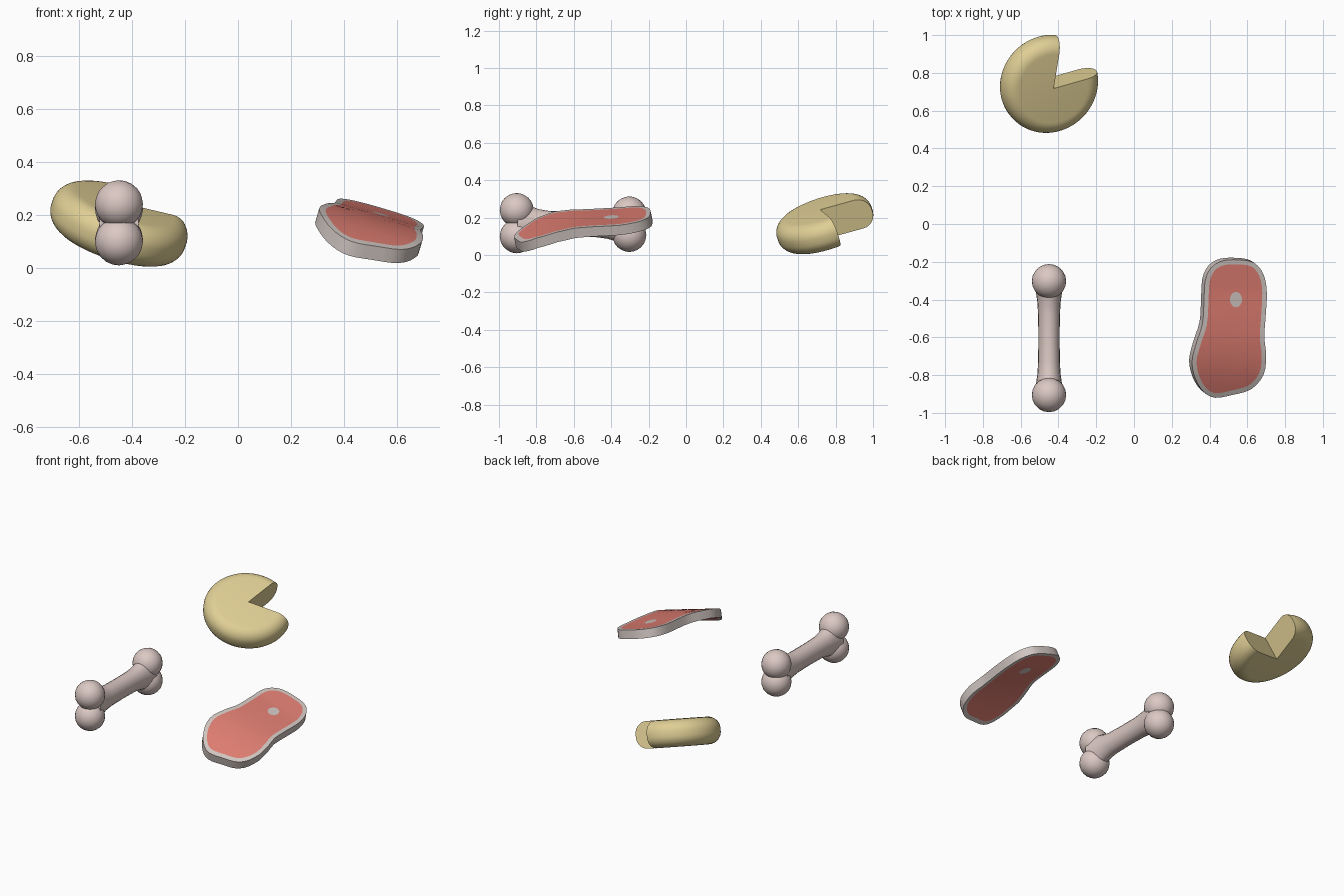
import bpy, bmesh, math
from mathutils import Vector, Matrix

if "Cube" in bpy.data.objects:
    bpy.data.objects.remove(bpy.data.objects["Cube"])


def material(name, rgb):
    m = bpy.data.materials.new(name)
    m.diffuse_color = (*rgb, 1)
    m.use_nodes = True
    m.node_tree.nodes["Principled BSDF"].inputs["Base Color"].default_value = m.diffuse_color
    return m


BONE = material("bone pink", (0.71, 0.58, 0.55))
FAT = material("pale fat", (0.63, 0.56, 0.53))
MEAT = material("red meat", (0.73, 0.205, 0.165))
CHEESE = material("yellow cheese", (0.74, 0.62, 0.30))


def finish(bm, name, mats, angle=40):
    bmesh.ops.recalc_face_normals(bm, faces=bm.faces)
    me = bpy.data.meshes.new(name)
    bm.to_mesh(me)
    bm.free()
    for m in mats:
        me.materials.append(m)
    ob = bpy.data.objects.new(name, me)
    bpy.context.collection.objects.link(ob)
    bpy.ops.object.select_all(action='DESELECT')
    ob.select_set(True)
    bpy.context.view_layer.objects.active = ob
    bpy.ops.object.shade_smooth_by_angle(angle=math.radians(angle))
    return ob


def bridge(bm, a, b, mat=0):
    n = len(a)
    for i in range(n):
        bm.faces.new((a[i], a[(i + 1) % n], b[(i + 1) % n], b[i])).material_index = mat


def lerp_table(table, v):
    for (a, za), (b, zb) in zip(table, table[1:]):
        if v <= b:
            return za + (zb - za) * (v - a) / (b - a)
    return table[-1][1]


# Bone: flared shaft plus two knobs at each end
bm = bmesh.new()
sections = [(-0.90, .075, .120, .168), (-0.84, .068, .097, .168), (-0.79, .061, .079, .166),
            (-0.73, .058, .070, .165), (-0.60, .056, .068, .165), (-0.48, .058, .069, .164),
            (-0.42, .061, .077, .164), (-0.37, .068, .092, .163), (-0.31, .075, .110, .163)]
rings = []
for y, rx, rz, zc in sections:
    rings.append([bm.verts.new((-0.45 + rx * math.cos(t), y, zc + rz * math.sin(t)))
                  for t in (math.tau * i / 20 for i in range(20))])
for a, b in zip(rings, rings[1:]):
    bridge(bm, a, b)
bm.faces.new(rings[0])
bm.faces.new(rings[-1])
finish(bm, "bone_shaft", [BONE], 60)

for i, (y, z, r) in enumerate([(-0.905, .24, .091), (-0.905, .10, .091),
                               (-0.303, .222, .091), (-0.303, .107, .091)]):
    bm = bmesh.new()
    bmesh.ops.create_icosphere(bm, subdivisions=3, radius=r,
                               matrix=Matrix.Translation((-0.45, y, z)))
    finish(bm, f"bone_knob_{i + 1}", [BONE], 60)

# Cheese wheel: rounded profile swept round the axis, leaving a wedge out
R, H, B = 0.266, 0.083, 0.075
profile = [(R - B + B * math.cos(t), math.copysign(H - B, t) + B * math.sin(t))
           for t in (math.radians(-90 + 180 * i / 15) for i in range(16))]
n = Vector((0.33, -0.33, 1)).normalized()
frame = Matrix.Translation((-0.45, 0.742, 0.167)) @ \
    Vector((0, 0, 1)).rotation_difference(n).to_matrix().to_4x4()
bm = bmesh.new()
low, high = bm.verts.new(frame @ Vector((0, 0, -H))), bm.verts.new(frame @ Vector((0, 0, H)))
cols = []
for k in range(57):
    a = math.radians(83.5 + 290 * k / 56)
    cols.append([bm.verts.new(frame @ Vector((r * math.cos(a), r * math.sin(a), z)))
                 for r, z in profile])
for a, b in zip(cols, cols[1:]):
    for i in range(len(profile) - 1):
        bm.faces.new((a[i], b[i], b[i + 1], a[i + 1]))
    bm.faces.new((low, b[0], a[0]))
    bm.faces.new((high, a[-1], b[-1]))
for c in (cols[0], cols[-1]):
    bm.faces.new([low] + c + [high])
finish(bm, "cheese_wheel", [CHEESE])

# Steak: bent slab with a fat rim and a small round of fat on both faces
outline = [(.555, -.19), (.635, -.205), (.685, -.265), (.703, -.36), (.697, -.49), (.69, -.60),
           (.70, -.70), (.685, -.80), (.62, -.875), (.52, -.905), (.43, -.92), (.37, -.89),
           (.325, -.82), (.307, -.73), (.33, -.63), (.362, -.53), (.37, -.42), (.377, -.30),
           (.41, -.23), (.47, -.195)]
pts = [Vector(p) for p in outline]
N = len(pts)
edge = []
for i in range(N):  # smooth closed curve through the outline
    p0, p1, p2, p3 = (pts[(i + k) % N] for k in (-1, 0, 1, 2))
    for t in (0, 1 / 3, 2 / 3):
        edge.append(0.5 * (2 * p1 + (p2 - p0) * t + (2 * p0 - 5 * p1 + 4 * p2 - p3) * t * t
                           + (3 * p1 - p0 - 3 * p2 + p3) * t ** 3))
M = len(edge)
inset = []
for i in range(M):
    d = (edge[(i + 1) % M] - edge[i - 1]).normalized()
    inset.append(edge[i] + Vector((d.y, -d.x)) * 0.024)
spot_c = Vector((0.54, -0.40))
spot = []
for p in inset:
    d = (p - spot_c).normalized()
    spot.append(spot_c + Vector((d.x * .032, d.y * .040)))
loops = [edge, inset] + [[a.lerp(b, t) for a, b in zip(inset, spot)]
                         for t in (.15, .3, .45, .6, .75, .9, 1)]
HEIGHT = [(-.95, .055), (-.9, .085), (-.8, .138), (-.7, .172), (-.6, .192), (-.5, .202),
          (-.35, .212), (-.25, .225), (-.15, .238)]
STEAK_N = Vector((0.28, -0.2, 0.94)).normalized()


def steak_point(p, depth):
    z = lerp_table(HEIGHT, p.y) - 0.29 * (p.x - 0.52)
    return Vector((p.x, p.y, z)) - STEAK_N * depth


bm = bmesh.new()
rims = []
for depth in (0, 0.055):
    vs = [[bm.verts.new(steak_point(p, depth)) for p in loop] for loop in loops]
    for k, (a, b) in enumerate(zip(vs, vs[1:])):
        bridge(bm, a, b, 0 if k == 0 else 1)
    c = bm.verts.new(steak_point(spot_c, depth))
    for i in range(M):
        bm.faces.new((vs[-1][i], vs[-1][(i + 1) % M], c))
    rims.append(vs[0])
bridge(bm, rims[0], rims[1])
finish(bm, "steak", [FAT, MEAT])
